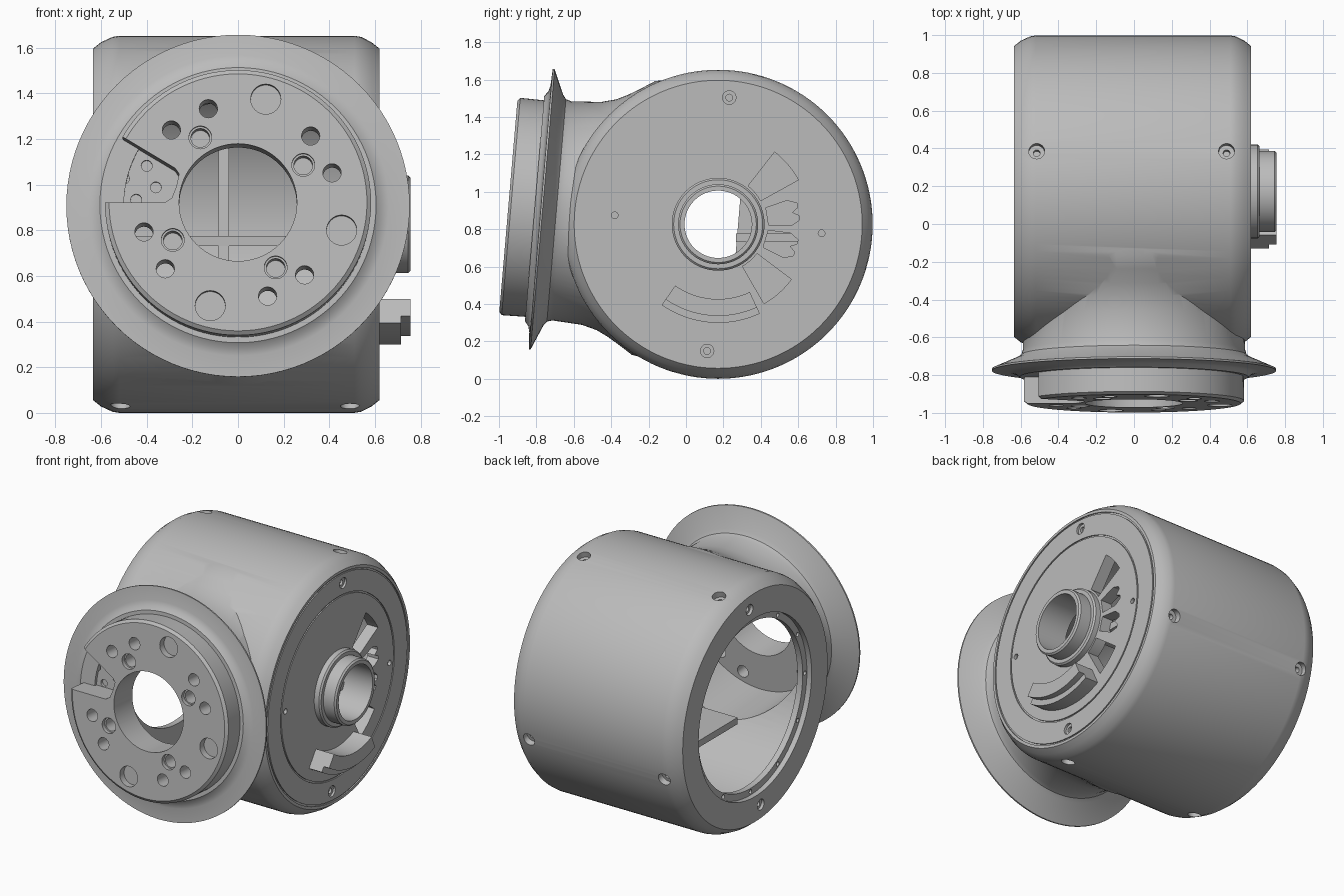
import bpy, bmesh
from math import sin, cos, radians, pi
from mathutils import Matrix, Vector

cube = bpy.data.objects.get("Cube")
if cube:
    bpy.data.objects.remove(cube)

grey = bpy.data.materials.new("machined_grey")
grey.use_nodes = True
COLOR = (0.5, 0.5, 0.5, 1)
grey.diffuse_color = COLOR
grey.node_tree.nodes["Principled BSDF"].inputs["Base Color"].default_value = COLOR

# Drum frame: local z runs along +x; neck frame: local z runs forward, tilted up
CENTRE = Matrix.Translation((0, 0.172, 0.826))
DRUM = CENTRE @ Matrix(((0, 0, 1, 0), (1, 0, 0, 0), (0, 1, 0, 0), (0, 0, 0, 1)))
NECK = CENTRE @ Matrix.Rotation(radians(85.1), 4, 'X')


def polar(r, deg):
    return r * cos(radians(deg)), r * sin(radians(deg))


def lathe(bm, profile, frame, n=96, ring=False, at=(0, 0)):
    """Revolve (height, radius) points about local z."""
    move = frame @ Matrix.Translation((at[0], at[1], 0))
    rows = [[bm.verts.new(move @ Vector((r * cos(2 * pi * i / n), r * sin(2 * pi * i / n), z)))
             for i in range(n)] for z, r in profile]
    pairs = list(zip(rows, rows[1:]))
    if ring:
        pairs.append((rows[-1], rows[0]))
    else:
        bm.faces.new(rows[0])
        bm.faces.new(rows[-1])
    for a, b in pairs:
        for i in range(n):
            j = (i + 1) % n
            bm.faces.new((a[i], a[j], b[j], b[i]))
    return rows


def prism(bm, points, z0, z1, frame):
    """Extrude a flat outline along local z."""
    low, high = [[bm.verts.new(frame @ Vector((x, y, z))) for x, y in points] for z in (z0, z1)]
    bm.faces.new(low)
    bm.faces.new(high)
    for i in range(len(points)):
        j = (i + 1) % len(points)
        bm.faces.new((low[i], low[j], high[j], high[i]))


def sector(r0, r1, a0, a1, steps=12):
    angles = [a0 + (a1 - a0) * i / steps for i in range(steps + 1)]
    return [polar(r0, a) for a in angles] + [polar(r1, a) for a in reversed(angles)]


def finish(bm, name):
    bmesh.ops.recalc_face_normals(bm, faces=bm.faces)
    mesh = bpy.data.meshes.new(name)
    bm.to_mesh(mesh)
    bm.free()
    mesh.materials.append(grey)
    ob = bpy.data.objects.new(name, mesh)
    bpy.context.scene.collection.objects.link(ob)
    return ob


def select(ob):
    bpy.ops.object.select_all(action='DESELECT')
    ob.select_set(True)
    bpy.context.view_layer.objects.active = ob


def combine(ob, bm, operation='DIFFERENCE'):
    tool = finish(bm, "cutter")
    tool.hide_render = True
    select(ob)
    mod = ob.modifiers.new("combine", 'BOOLEAN')
    mod.object, mod.operation, mod.solver = tool, operation, 'EXACT'
    bpy.ops.object.modifier_apply(modifier=mod.name)
    bpy.data.objects.remove(tool)


# Housing: drum with rounded rims
bm = bmesh.new()
lathe(bm, [(-.635, .77), (-.6, .798), (-.55, .821), (-.52, .826),
           (.51, .826), (.54, .821), (.585, .798), (.62, .77)], DRUM, 128)
housing = finish(bm, "housing")

# Neck blending into the drum, with the wide thin flange
bm = bmesh.new()
rows = lathe(bm, [(.3, .75), (.4, .735), (.47, .69), (.54, .648), (.6, .619), (.68, .598),
                  (.84, .588), (.868, .597), (.885, .62), (.942, .752), (.952, .752),
                  (.957, .66), (.965, .63), (.985, .605), (.985, .55)], NECK)
for row in rows[:6]:
    for v in row:
        v.co.x = max(-.588, min(.588, v.co.x))
combine(housing, bm, 'UNION')

# Hollow interior, open on one end with a stepped lip
bm = bmesh.new()
lathe(bm, [(-.7, .6), (-.6, .6), (-.6, .555), (-.56, .555), (-.56, .72), (.54, .72)], DRUM)
combine(housing, bm)
bm = bmesh.new()
lathe(bm, [(.3, .5), (1.05, .5)], NECK)
combine(housing, bm)

# Hub bore, radiating slots, seams and screw holes
bm = bmesh.new()
lathe(bm, [(.5, .18), (.7, .18)], DRUM, 64)
for a0, a1 in ((29, 52), (-60, -37)):
    prism(bm, sector(.26, .49, a0, a1), .5, .7, DRUM)
for a0, a1 in ((-1, 19), (-27, -7)):
    mid = (a0 + a1) / 2
    outline = [polar(r, a) for r, a in ((.27, a0), (.39, a0), (.435, a0 + 4), (.435, mid - 3),
                                        (.4, mid), (.435, mid + 3), (.435, a1 - 4),
                                        (.39, a1), (.27, a1))]
    prism(bm, outline, .5, .7, DRUM)
for r in (.6, .747):
    lathe(bm, [(.612, r - .005), (.7, r - .005), (.7, r + .005), (.612, r + .005)], DRUM, 96, True)
for a in (85, 265):
    spot = polar(.68, a)
    lathe(bm, [(.59, .018), (.605, .018), (.605, .036), (.7, .036)], DRUM, 20, at=spot)
    lathe(bm, [(-.7, .036), (-.615, .036), (-.615, .018), (-.6, .018)], DRUM, 20, at=spot)
for a in (175, 355):
    lathe(bm, [(.6, .018), (.7, .018)], DRUM, 16, at=polar(.555, a))
for k in range(12):
    lathe(bm, [(-.62, .014), (-.57, .014)], DRUM, 12, at=polar(.578, 30 * k))
for a in (75, -15, -105):
    for x in (-.515, .49):
        side = (DRUM @ Matrix.Rotation(radians(a), 4, 'Z') @ Matrix.Translation((0, 0, x))
                @ Matrix.Rotation(pi / 2, 4, 'Y'))
        lathe(bm, [(.755, .018), (.785, .018), (.785, .042), (.9, .042)], side, 24)
combine(housing, bm)

# Mounting plate at the neck opening
bm = bmesh.new()
lathe(bm, [(.93, .58), (1.112, .583), (1.126, .565)], NECK)
face_plate = finish(bm, "face_plate")
bm = bmesh.new()
prism(bm, [(-.503, .287), (-.275, .15), (-.258, .125), (-.27, .07), (-.29, .02), (-.32, 0),
           (-.75, 0), (-.75, .43)], .965, 1.3, NECK)
combine(face_plate, bm)
bm = bmesh.new()
lathe(bm, [(.9, .258), (1.2, .258)], NECK, 64)
for a in (75, -15, 255):
    lathe(bm, [(1.08, .066), (1.2, .066)], NECK, 32, at=polar(.47, a))
for a in (30, 120, 210, 300):
    lathe(bm, [(1.0, .041), (1.1, .041), (1.1, .05), (1.2, .05)], NECK, 32, at=polar(.33, a))
    for da in (-12.5, 12.5):
        if (a, da) != (120, 40):
            lathe(bm, [(.9, .04), (1.2, .04)], NECK, 24, at=polar(.432, a + da))
for spot in ((-.4, .175), (-.5, .118), (-.36, .08), (-.446, .026)):
    lathe(bm, [(.945, .024), (1.0, .024)], NECK, 16, at=spot)
combine(face_plate, bm)

# Hollow stepped hub on the closed end
bm = bmesh.new()
lathe(bm, [(.6, .18), (.6, .248), (.655, .248), (.665, .238), (.665, .214), (.745, .214),
           (.755, .204), (.755, .18)], DRUM, 64, True)
hub = finish(bm, "hub")

# Curved stop block below the hub
bm = bmesh.new()
prism(bm, sector(.4, .527, 235, 295, 16), .6, .715, DRUM)
prism(bm, sector(.4, .49, 235, 295, 16), .715, .755, DRUM)
stop_block = finish(bm, "stop_block")

# Crossed stiffening walls at the rear of the cavity
bm = bmesh.new()
prism(bm, [polar(.74, -86.5 + 163.5 * i / 40) for i in range(41)], -.085, -.04, DRUM)
rear_web = finish(bm, "rear_web")
bm = bmesh.new()
prism(bm, [(.095, -.095), (.74, -.095), (.74, -.05), (.095, -.05)], -.57, .55, DRUM)
rear_shelf = finish(bm, "rear_shelf")

for ob in (housing, face_plate, hub, stop_block, rear_web, rear_shelf):
    select(ob)
    bpy.ops.object.shade_smooth_by_angle(angle=radians(28))
